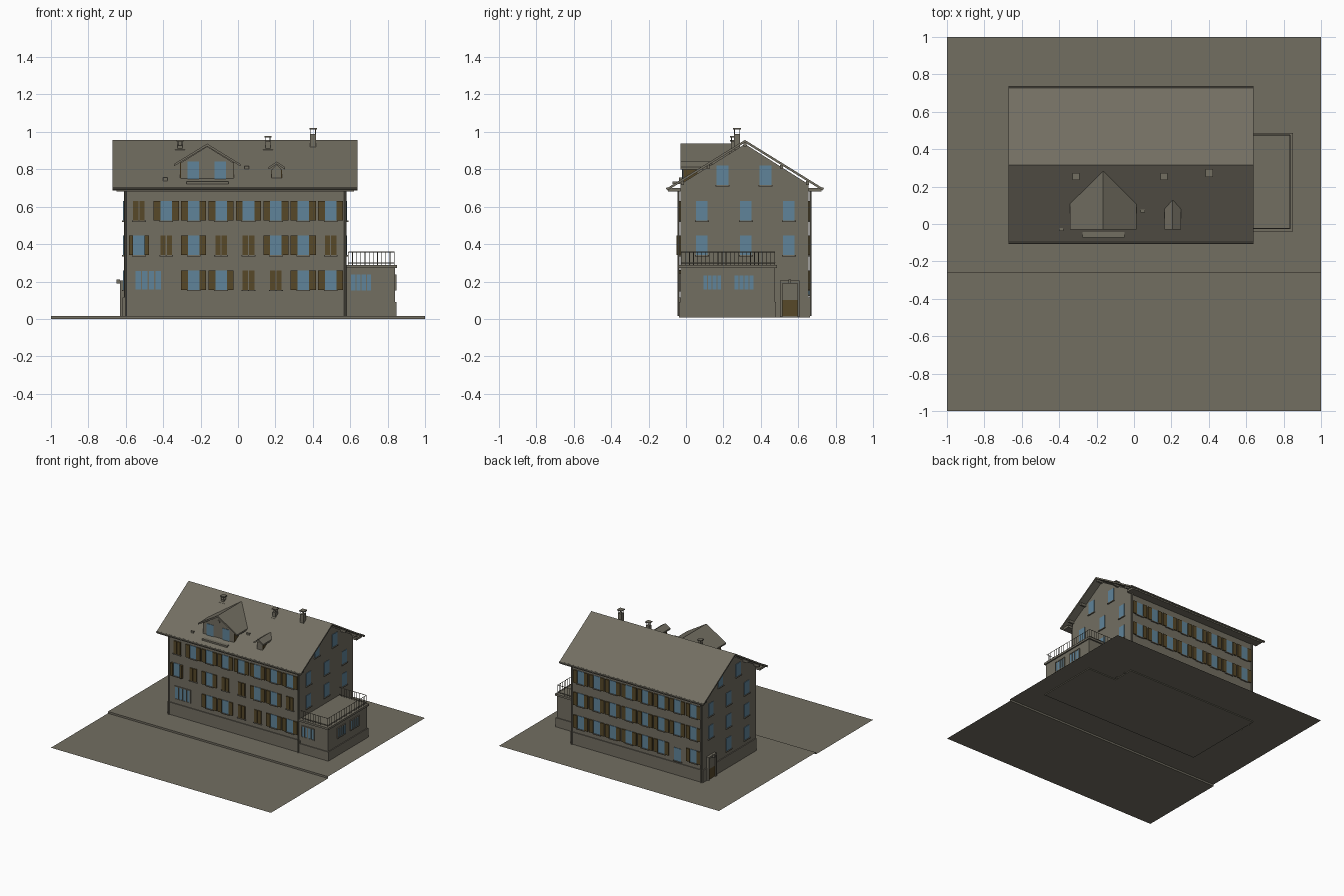
import bpy, bmesh, math
from mathutils import Vector

if "Cube" in bpy.data.objects:
    bpy.data.objects.remove(bpy.data.objects["Cube"])


def material(name, rgb):
    m = bpy.data.materials.new(name)
    m.use_nodes = True
    m.diffuse_color = (*rgb, 1)
    m.node_tree.nodes["Principled BSDF"].inputs["Base Color"].default_value = (*rgb, 1)
    return m


GREY = material("warm grey", (0.17, 0.157, 0.121))
BROWN = material("shutter brown", (0.095, 0.065, 0.022))
BLUE = material("window blue", (0.115, 0.23, 0.32))
parts = {}


def mesh_of(name, mat):
    return parts.setdefault(name, (bmesh.new(), mat))[0]


# Extrude a closed profile along an axis; profile is given in the other two axes
def extrude(name, mat, pts, axis, a, b):
    bm = mesh_of(name, mat)

    def at(p, t):
        v = list(p)
        v.insert(axis, t)
        return bm.verts.new(v)
    lo, hi = [at(p, a) for p in pts], [at(p, b) for p in pts]
    n = len(pts)
    faces = [bm.faces.new(lo), bm.faces.new(hi)]
    faces += [bm.faces.new((lo[i], lo[(i + 1) % n], hi[(i + 1) % n], hi[i])) for i in range(n)]
    bmesh.ops.recalc_face_normals(bm, faces=faces)


def box(name, mat, x0, x1, y0, y1, z0, z1):
    extrude(name, mat, [(x0, y0), (x1, y0), (x1, y1), (x0, y1)], 2, z0, z1)


def rod(name, mat, p, q, r, sides=8):
    p, q = Vector(p), Vector(q)
    d = q - p
    rot = d.to_track_quat('Z', 'Y').to_matrix().to_4x4()
    rot.translation = (p + q) / 2
    bmesh.ops.create_cone(mesh_of(name, mat), cap_ends=True, segments=sides,
                          radius1=r, radius2=r, depth=d.length, matrix=rot)


# House limits
X0, X1, Y0, Y1 = -0.61, 0.58, -0.03, 0.655
RIDGE_Y, RIDGE_Z, EAVE_Z, SLOPE = 0.315, 0.957, 0.70, 0.614
AX, AY = 0.84, 0.475
FACES = {"front": (1, Y0, -1), "back": (1, Y1, 1), "left": (0, X1, 1), "right": (0, X0, -1),
         "annex_side": (0, AX, 1), "dormer": (1, -0.018, -1)}


# Box lying on a facade, d0..d1 measured outward
def on(face, name, mat, u0, u1, z0, z1, d0, d1):
    axis, base, s = FACES[face]
    a, b = sorted((base + s * d0, base + s * d1))
    if axis:
        box(name, mat, u0, u1, a, b, z0, z1)
    else:
        box(name, mat, a, b, u0, u1, z0, z1)


def window(face, u, z, state="plain", w=0.062, h=0.105):
    on(face, "window_sills", GREY, u - w / 2 - .006, u + w / 2 + .006, z - .007, z, 0, .01)
    if state == "closed":
        for s in (-1, 1):
            a, b = sorted((u + s * .003, u + s * w / 2))
            on(face, "shutters", BROWN, a, b, z, z + h, 0, .008)
        return
    on(face, "window_glass", BLUE, u - w / 2, u + w / 2, z, z + h, 0, .004)
    if state != "plain":
        for s in (-1, 1):
            width, depth = (.022, .02) if state == "half" else (.036, .009)
            a, b = sorted((u + s * w / 2, u + s * (w / 2 + width)))
            on(face, "shutters", BROWN, a, b, z, z + h, 0, depth)


def wide_window(face, u0, u1, z0, z1, panes):
    on(face, "window_glass", BLUE, u0, u1, z0, z1, 0, .004)
    for i in range(panes + 1):
        u = u0 + (u1 - u0) * i / panes
        on(face, "window_bars", GREY, u - .003, u + .003, z0, z1, 0, .008)
    for z in (z0, z1):
        on(face, "window_bars", GREY, u0 - .003, u1 + .003, z - .003, z + .003, 0, .008)


# Ground: street and raised pavement joined by a kerb
bm = mesh_of("ground", GREY)
rows = [[bm.verts.new((x, y, z)) for x in (-1, 1)]
        for y, z in ((-1, 0), (-.26, 0), (-.26, .015), (1, .015))]
for r, s in zip(rows, rows[1:]):
    bm.faces.new((r[0], r[1], s[1], s[0]))

# Walls with gables, and plinth
extrude("house_walls", GREY, [(Y0, .01), (Y1, .01), (Y1, .72), (RIDGE_Y, .935), (Y0, .72)], 0, X0, X1)
box("plinth", GREY, X0 - .007, X1 + .007, Y0 - .007, Y1 + .007, .008, .115)

# Roof sheet, boxed eaves, gutters and downpipes
t = .014
extrude("roof", GREY, [(-.10, EAVE_Z), (RIDGE_Y, RIDGE_Z), (.73, EAVE_Z),
                       (.73, EAVE_Z - t), (RIDGE_Y, RIDGE_Z - t), (-.10, EAVE_Z - t)], 0, -.67, .64)
for y0, y1, gy in ((-.095, Y0, -.1), (Y1, .725, .73)):
    box("eave_soffits", GREY, X0 - .04, X1 + .04, y0, y1, .682, .7)
    rod("gutters", GREY, (-.67, gy, .697), (.64, gy, .697), .007)
for x in (X0 + .008, X1 - .006):
    for y in (Y0 - .01, Y1 + .01):
        rod("downpipes", GREY, (x, y, .015), (x, y, .69), .006)
# Purlin ends under the gable overhang
for y in (-.02, .12, RIDGE_Y, .51, .65):
    z = RIDGE_Z - abs(y - RIDGE_Y) * SLOPE - t
    box("purlins", GREY, -.655, .625, y - .008, y + .008, z - .02, z)

# Front and back windows; O open shutters, C closed, H half open, space none
STATES = {"O": "open", "C": "closed", "H": "half", "P": "plain"}
LAYOUT = {"front": ("  OOCOOO"[:8], "HCOCCOOC", "COOOOOOO"),
          "back": ("OPOOOOOO", "OOOOOOOO", "OOOOOOOO")}
LAYOUT["front"] = ("  OOCCOO", "HCOCCOOC", "COOOOOOO")
for face, levels in LAYOUT.items():
    for z, level in zip((.155, .342, .525), levels):
        for i, key in enumerate(level):
            if key in STATES:
                window(face, -.53 + .1465 * i, z - (.025 if key == "P" else 0), STATES[key])
wide_window("front", -.55, -.41, .155, .258, 4)

# Gable windows
for face in ("left", "right"):
    for z in (.342, .525):
        for y in (.085, .32, .55):
            window(face, y, z)
    for y in (.195, .425):
        window(face, y, .715)
for y in (.085, .32):
    window("right", y, .155)

# Side entrances with door, frame and lamp
for face in ("left", "right"):
    on(face, "doors", BROWN, .515, .595, .015, .10, 0, .012)
    on(face, "door_upper_panels", GREY, .515, .595, .10, .19, 0, .012)
    for y in (.503, .595):
        on(face, "door_frames", GREY, y, y + .012, .01, .2, 0, .022)
    on(face, "door_frames", GREY, .503, .607, .19, .205, 0, .022)
    on(face, "door_lamps", GREY, .547, .561, .19, .21, .02, .04)

# Annex with plinth, cornice and terrace railing
box("annex_walls", GREY, X1, AX, Y0, AY, .01, .28)
box("annex_plinth", GREY, X1, AX + .007, Y0 - .007, AY + .007, .008, .09)
box("annex_cornice", GREY, X1, AX + .01, Y0 - .01, AY + .012, .272, .288)
wide_window("front", .602, .715, .15, .24, 4)
wide_window("annex_side", .09, .19, .155, .235, 4)
wide_window("annex_side", .255, .365, .155, .235, 4)
corners = [(X1 + .01, -.025), (AX - .005, -.025), (AX - .005, AY), (X1 + .01, AY)]
for (xa, ya), (xb, yb) in zip(corners, corners[1:]):
    n = round(math.hypot(xb - xa, yb - ya) / .022)
    for i in range(n + 1):
        x, y = xa + (xb - xa) * i / n, ya + (yb - ya) * i / n
        rod("railing", GREY, (x, y, .285), (x, y, .358), .0018, 4)
    for z in (.30, .358):
        rod("railing", GREY, (xa, ya, z), (xb, yb, z), .0025, 4)


# Gabled dormer: body, brown cheeks and overhanging roof running into the main roof
def dormer(name, x, half, wall_z, eave, eave_z, peak, y0, y1, over):
    bottom = EAVE_Z + (y0 + .1) * SLOPE - .02
    extrude(name + "_walls", GREY, [(x - half, bottom), (x + half, bottom), (x + half, wall_z),
                                    (x, peak - .015), (x - half, wall_z)], 1, y0, y1)
    for s in (-1, 1):
        a, b = sorted((x + s * half, x + s * (half + .004)))
        box(name + "_cheeks", BROWN, a, b, y0 + .003, y1 * .5, bottom, wall_z)
    extrude(name + "_roof", GREY, [(x - eave, eave_z), (x, peak), (x + eave, eave_z), (x + eave, eave_z - .012),
                                   (x, peak - .014), (x - eave, eave_z - .012)], 1, y0 - over, y1)


dormer("large_dormer", -.165, .14, .835, .178, .828, .937, -.018, .28, .012)
dormer("small_dormer", .207, .024, .80, .043, .812, .842, -.015, .125, .015)
for x in (-.24, -.095):
    window("dormer", x, .737)
box("dormer_ledge", GREY, -.275, -.05, -.072, -.018, .722, .735)
rod("dormer_round_vent", GREY, (-.165, -.025, .885), (-.165, -.015, .885), .014, 16)


# Chimneys with cap slabs on short legs
def chimney(x, y, w, top):
    box("chimneys", GREY, x - w, x + w, y - w, y + w, .85, top - .03)
    box("chimney_flashing", GREY, x - w - .012, x + w + .012, y - w - .012, y + w + .012, .85, .905)
    for sx in (-1, 1):
        for sy in (-1, 1):
            px, py = x + sx * w * .8, y + sy * w * .8
            rod("chimney_legs", GREY, (px, py, top - .03), (px, py, top - .006), .002, 4)
    box("chimney_caps", GREY, x - w - .005, x + w + .005, y - w - .005, y + w + .005, top - .008, top)


chimney(-.31, .255, .014, .957)
chimney(.16, .255, .014, .978)
chimney(.402, .272, .016, 1.02)

# Small roof vents
for x, y in ((.047, .07), (-.39, -.03)):
    z = EAVE_Z + (y + .1) * SLOPE
    box("roof_vents", GREY, x - .012, x + .012, y - .008, y + .008, z - .01, z + .012)

# Turn every collected part into an object
for name, (bm, mat) in parts.items():
    me = bpy.data.meshes.new(name)
    bm.to_mesh(me)
    bm.free()
    me.materials.append(mat)
    bpy.context.scene.collection.objects.link(bpy.data.objects.new(name, me))
